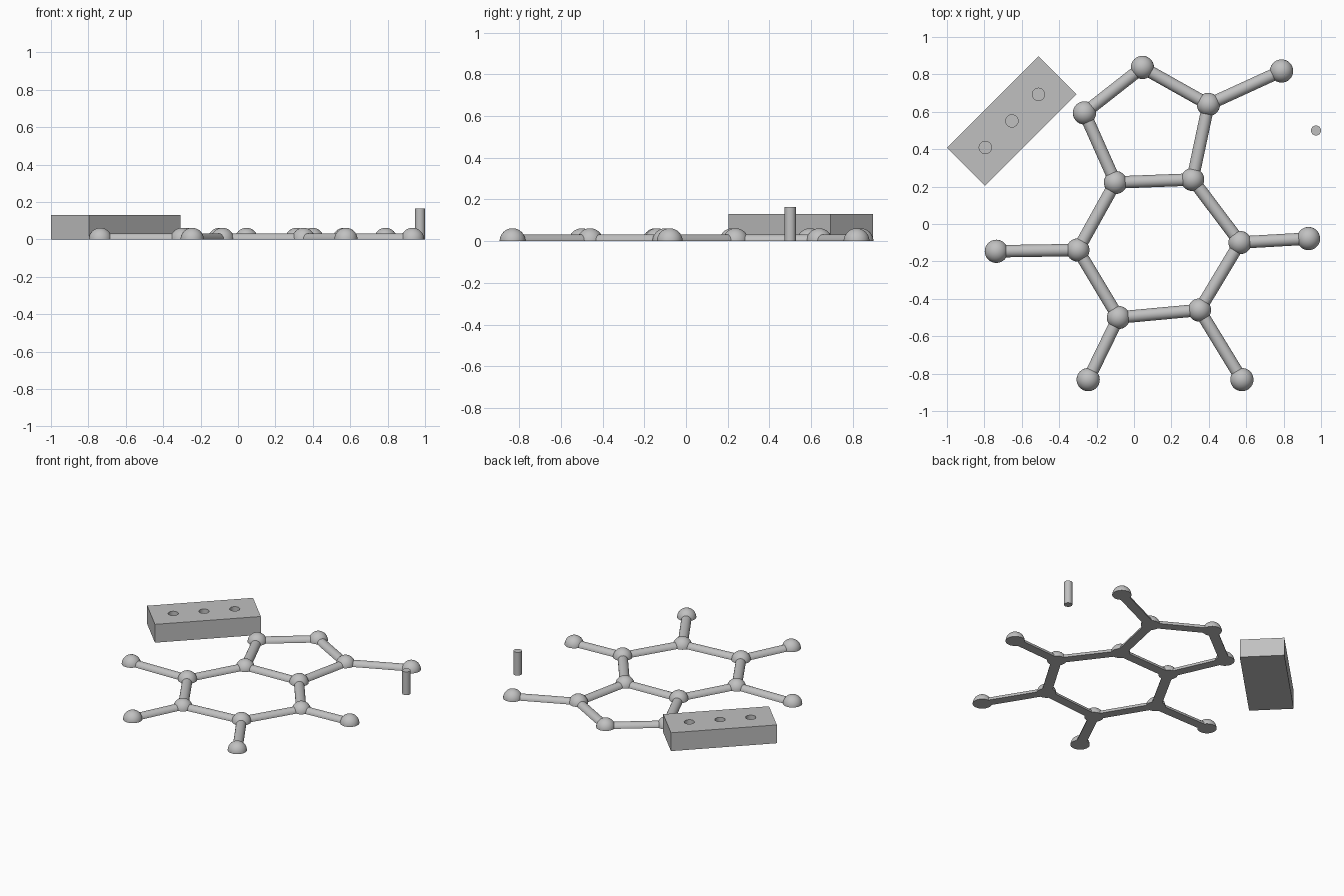
import bpy, bmesh, math
from mathutils import Matrix, Vector

if "Cube" in bpy.data.objects:
    bpy.data.objects.remove(bpy.data.objects["Cube"])

grey = bpy.data.materials.new("light grey")
grey.diffuse_color = (0.53, 0.53, 0.53, 1)
grey.use_nodes = True
grey.node_tree.nodes["Principled BSDF"].inputs["Base Color"].default_value = grey.diffuse_color

BALL_R, BOND_R = 0.062, 0.033
BLOCK_H, HOLE_DEPTH, PEG_H = 0.13, 0.10, 0.165


def finish(bm, name, smooth=True):
    bmesh.ops.recalc_face_normals(bm, faces=bm.faces)
    mesh = bpy.data.meshes.new(name)
    bm.to_mesh(mesh)
    bm.free()
    mesh.materials.append(grey)
    obj = bpy.data.objects.new(name, mesh)
    bpy.context.collection.objects.link(obj)
    if smooth:
        bpy.ops.object.select_all(action='DESELECT')
        bpy.context.view_layer.objects.active = obj
        obj.select_set(True)
        bpy.ops.object.shade_smooth_by_angle(angle=math.radians(35))
    return obj


def cut_flat(bm):
    """Keep the half above the floor and close the underside."""
    geom = bm.verts[:] + bm.edges[:] + bm.faces[:]
    cut = bmesh.ops.bisect_plane(bm, geom=geom, plane_co=(0, 0, 0), plane_no=(0, 0, 1),
                                 clear_inner=True, dist=1e-5)
    edges = [e for e in cut["geom_cut"] if isinstance(e, bmesh.types.BMEdge)]
    bmesh.ops.contextual_create(bm, geom=edges)


def dome(name, x, y):
    bm = bmesh.new()
    bmesh.ops.create_uvsphere(bm, u_segments=40, v_segments=24, radius=BALL_R)
    cut_flat(bm)
    bmesh.ops.translate(bm, verts=bm.verts, vec=(x, y, 0))
    return finish(bm, name)


def bond(name, a, b):
    a, b = Vector((*a, 0)), Vector((*b, 0))
    d = (b - a).normalized()
    # ends sit just inside the domes
    a, b = a + d * 0.045, b - d * 0.045
    bm = bmesh.new()
    bmesh.ops.create_cone(bm, cap_ends=True, segments=32, radius1=BOND_R, radius2=BOND_R,
                          depth=(b - a).length)
    turn = Matrix.Rotation(math.atan2(d.y, d.x), 4, 'Z') @ Matrix.Rotation(math.pi / 2, 4, 'Y')
    bmesh.ops.transform(bm, matrix=turn, verts=bm.verts)
    cut_flat(bm)
    bmesh.ops.translate(bm, verts=bm.verts, vec=(a + b) / 2)
    return finish(bm, name)


def cylinder(name, x, y, z0, z1, r):
    bm = bmesh.new()
    bmesh.ops.create_cone(bm, cap_ends=True, segments=40, radius1=r, radius2=r, depth=z1 - z0)
    bmesh.ops.translate(bm, verts=bm.verts, vec=(x, y, (z0 + z1) / 2))
    return finish(bm, name)


# Fused ring framework: five-sided ring, six-sided ring, four outer arms and one upper arm
nodes = [(0.045, 0.837), (-0.265, 0.594), (-0.099, 0.222), (0.313, 0.238), (0.398, 0.639),
         (-0.300, -0.139), (-0.083, -0.500), (0.350, -0.460), (0.567, -0.099),
         (0.789, 0.818), (-0.736, -0.146), (-0.245, -0.832), (0.577, -0.832), (0.933, -0.078)]
links = [(0, 1), (1, 2), (2, 3), (3, 4), (4, 0), (2, 5), (5, 6), (6, 7), (7, 8), (8, 3),
         (4, 9), (5, 10), (6, 11), (7, 12), (8, 13)]
for i, (x, y) in enumerate(nodes):
    dome(f"node_{i + 1}", x, y)
for i, (a, b) in enumerate(links):
    bond(f"bond_{i + 1}", nodes[a], nodes[b])

# Diagonal block with three blind holes
cx, cy = -0.653, 0.551
bm = bmesh.new()
bmesh.ops.create_cube(bm, size=1)
place = (Matrix.Translation((cx, cy, BLOCK_H / 2)) @ Matrix.Rotation(math.pi / 4, 4, 'Z')
         @ Matrix.Diagonal((0.692, 0.288, BLOCK_H, 1)))
bmesh.ops.transform(bm, matrix=place, verts=bm.verts)
block = finish(bm, "holder_block", smooth=False)
for k in (-1, 0, 1):
    cutter = cylinder(f"hole_cutter_{k + 2}", cx + k * 0.142, cy + k * 0.142,
                      BLOCK_H - HOLE_DEPTH, BLOCK_H + 0.05, 0.033)
    cutter.hide_render = True
    cutter.hide_set(True)
    mod = block.modifiers.new("hole", 'BOOLEAN')
    mod.operation, mod.object, mod.solver = 'DIFFERENCE', cutter, 'EXACT'

# Upright peg
cylinder("peg", 0.973, 0.50, 0, PEG_H, 0.027)
